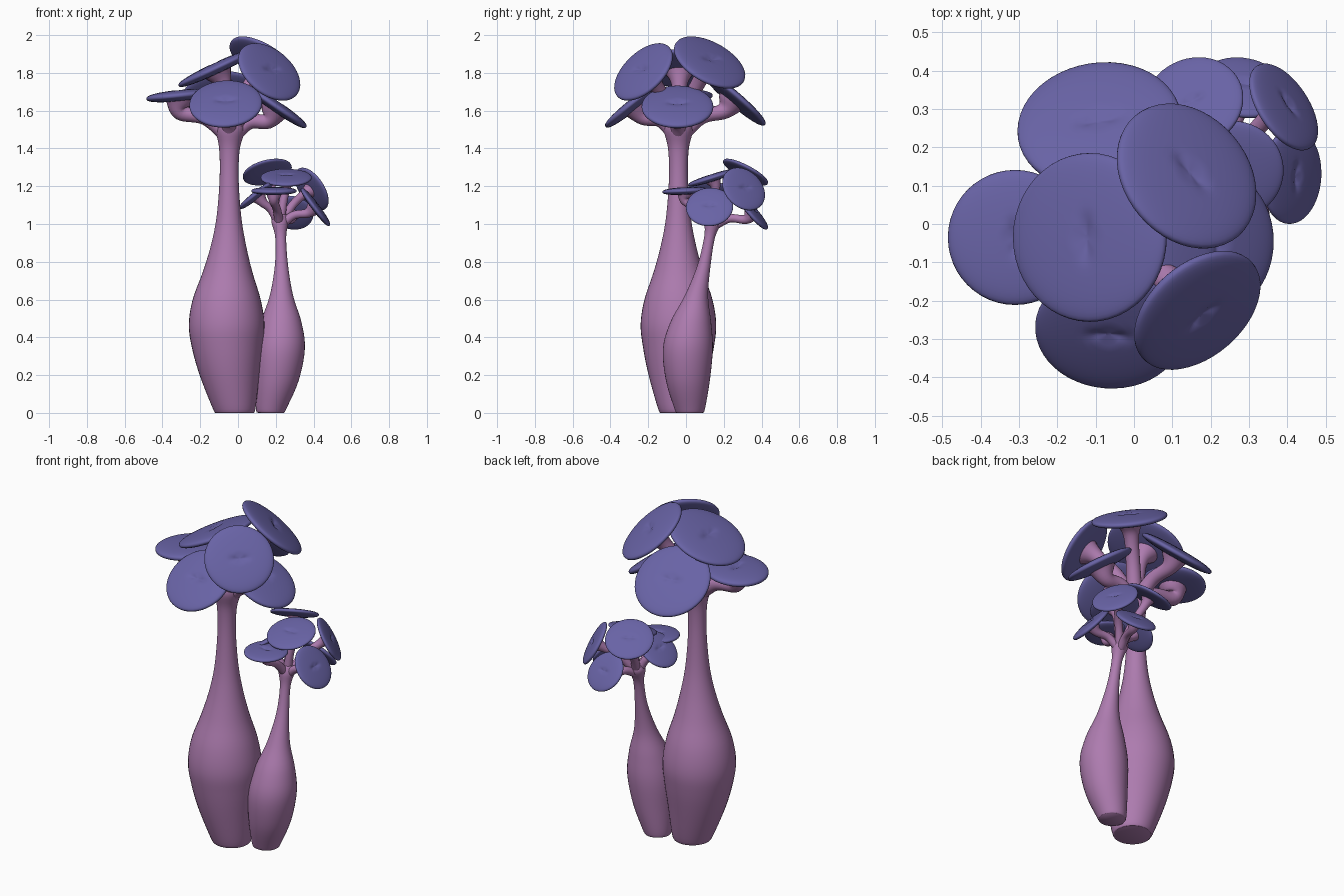
import bpy, bmesh, math
from mathutils import Vector, Matrix

if "Cube" in bpy.data.objects:
    bpy.data.objects.remove(bpy.data.objects["Cube"])


def material(name, col):
    m = bpy.data.materials.new(name)
    m.diffuse_color = (*col, 1)
    m.use_nodes = True
    m.node_tree.nodes["Principled BSDF"].inputs["Base Color"].default_value = m.diffuse_color
    return m


PINK = material("stalk_pink", (0.42, 0.20, 0.43))
BLUE = material("cap_violet", (0.14, 0.125, 0.38))


def finish(bm, name, mat):
    bmesh.ops.recalc_face_normals(bm, faces=bm.faces)
    me = bpy.data.meshes.new(name)
    bm.to_mesh(me)
    bm.free()
    me.materials.append(mat)
    for p in me.polygons:
        p.use_smooth = True
    ob = bpy.data.objects.new(name, me)
    bpy.context.collection.objects.link(ob)
    return ob


def skin(bm, rings):
    n = len(rings[0])
    for a, b in zip(rings, rings[1:]):
        for i in range(n):
            j = (i + 1) % n
            bm.faces.new((a[i], a[j], b[j], b[i]))
    bm.faces.new(rings[0])
    bm.faces.new(rings[-1])


def spline(pts, steps):
    # Catmull-Rom through (x, y, z, radius) points
    p = [Vector(q) for q in pts]
    p = [2 * p[0] - p[1]] + p + [2 * p[-1] - p[-2]]
    out = []
    for i in range(1, len(p) - 2):
        a, b, c, d = p[i - 1:i + 3]
        for s in range(steps):
            t = s / steps
            out.append(0.5 * (2 * b + (c - a) * t + (2 * a - 5 * b + 4 * c - d) * t * t
                              + (3 * b - a - 3 * c + d) * t ** 3))
    return out + [p[-2]]


def tube(name, pts, sides=32, steps=5, flat=False):
    bm = bmesh.new()
    path = spline(pts, steps)
    rings = []
    for k, q in enumerate(path):
        tan = (path[min(k + 1, len(path) - 1)] - path[max(k - 1, 0)]).to_3d()
        rot = Vector((0, 0, 1)).rotation_difference(Vector((0, 0, 1)) if flat else tan)
        ring = []
        for i in range(sides):
            a = 2 * math.pi * i / sides
            off = rot @ Vector((math.cos(a), math.sin(a), 0)) * q[3]
            ring.append(bm.verts.new(q.to_3d() + off))
        rings.append(ring)
    skin(bm, rings)
    return finish(bm, name, PINK)


def cap(name, c, n, R, h):
    # rounded disc with a small slit-like dent on top
    bm = bmesh.new()
    rings = []
    N = 26
    for k in range(N + 1):
        a = math.pi * (0.012 + 0.976 * k / N)
        r = R * math.sin(a)
        z = math.copysign(abs(math.cos(a)) ** 0.75, math.cos(a)) * h
        ring = []
        for i in range(48):
            t = 2 * math.pi * i / 48
            x, y = r * math.cos(t), r * math.sin(t)
            dent = 0.4 * h * math.exp(-(x / (R * .24)) ** 4 - (y / (R * .07)) ** 2) if z > 0 else 0
            ring.append(bm.verts.new((x, y, z - dent)))
        rings.append(ring)
    skin(bm, rings)
    rot = Vector(n).to_track_quat('Z', 'Y').to_matrix().to_4x4()
    bm.transform(Matrix.Translation(c) @ rot)
    finish(bm, name, BLUE)


def branch(name, root, c, n, r0, r1, reach):
    # curved arm from the stalk head, flaring beneath its cap
    root, c, n = Vector(root), Vector(c), Vector(n).normalized()
    end = c - n * 0.008
    low = c - n * reach
    up = root + Vector((0, 0, reach * 0.8))
    mid = up.lerp(low, 0.5)
    tube(name, [(*root, r0), (*mid, r0 * .85), (*low, r0 * .95), (*end, r1)], 20, 7)


# bottle-shaped stalks
tube("tall_stalk", [(-.02, -.035, 0, .095), (-.02, -.035, .02, .112), (-.045, -.04, .2, .158),
                    (-.057, -.04, .35, .188), (-.06, -.04, .47, .2), (-.06, -.04, .6, .18),
                    (-.055, -.04, .75, .13), (-.05, -.04, .9, .09), (-.048, -.04, 1.05, .064),
                    (-.047, -.04, 1.25, .05), (-.045, -.04, 1.4, .055), (-.04, -.04, 1.5, .078),
                    (-.04, -.04, 1.56, .065)], 40, flat=True)
tube("small_stalk", [(.175, .02, 0, .068), (.175, .02, .02, .08), (.205, .01, .17, .116),
                     (.222, .01, .34, .132), (.228, .025, .48, .108), (.23, .055, .62, .062),
                     (.23, .095, .78, .035), (.226, .125, .93, .029), (.222, .145, 1.01, .045),
                     (.222, .15, 1.05, .035)], 40, flat=True)

# caps: centre, facing direction, radius
TALL = [((-.31, -.035, 1.68), (-.1, 0, 1), .176),
        ((-.115, -.035, 1.825), (-.42, 0, .9), .22),
        ((.137, .125, 1.855), (.49, .42, .76), .207),
        ((.165, -.225, 1.805), (.51, -.59, .61), .19),
        ((-.09, .255, 1.665), (-.1, .64, .75), .215),
        ((-.065, -.275, 1.635), (-.05, -.62, .78), .193),
        ((.205, -.045, 1.62), (.56, 0, .82), .19)]
SMALL = [((.155, .315, 1.275), (-.22, .45, .86), .133),
         ((.39, .305, 1.185), (.73, .48, .48), .128),
         ((.41, .125, 1.09), (.8, -.05, .6), .125),
         ((.255, .14, 1.245), (0, -.3, .95), .135),
         ((.285, .355, 1.06), (.15, .75, .65), .115),
         ((.19, -.005, 1.175), (0, -.05, 1), .12),
         ((.1, .12, 1.155), (-.62, .05, .78), .118)]
for i, (c, n, R) in enumerate(TALL, 1):
    cap(f"tall_cap_{i}", c, n, R, .03)
    branch(f"tall_branch_{i}", (-.04, -.04, 1.46), c, n, .046, .085, .09)
for i, (c, n, R) in enumerate(SMALL, 1):
    cap(f"small_cap_{i}", c, n, R, .02)
    branch(f"small_branch_{i}", (.222, .145, .99), c, n, .026, .045, .055)
